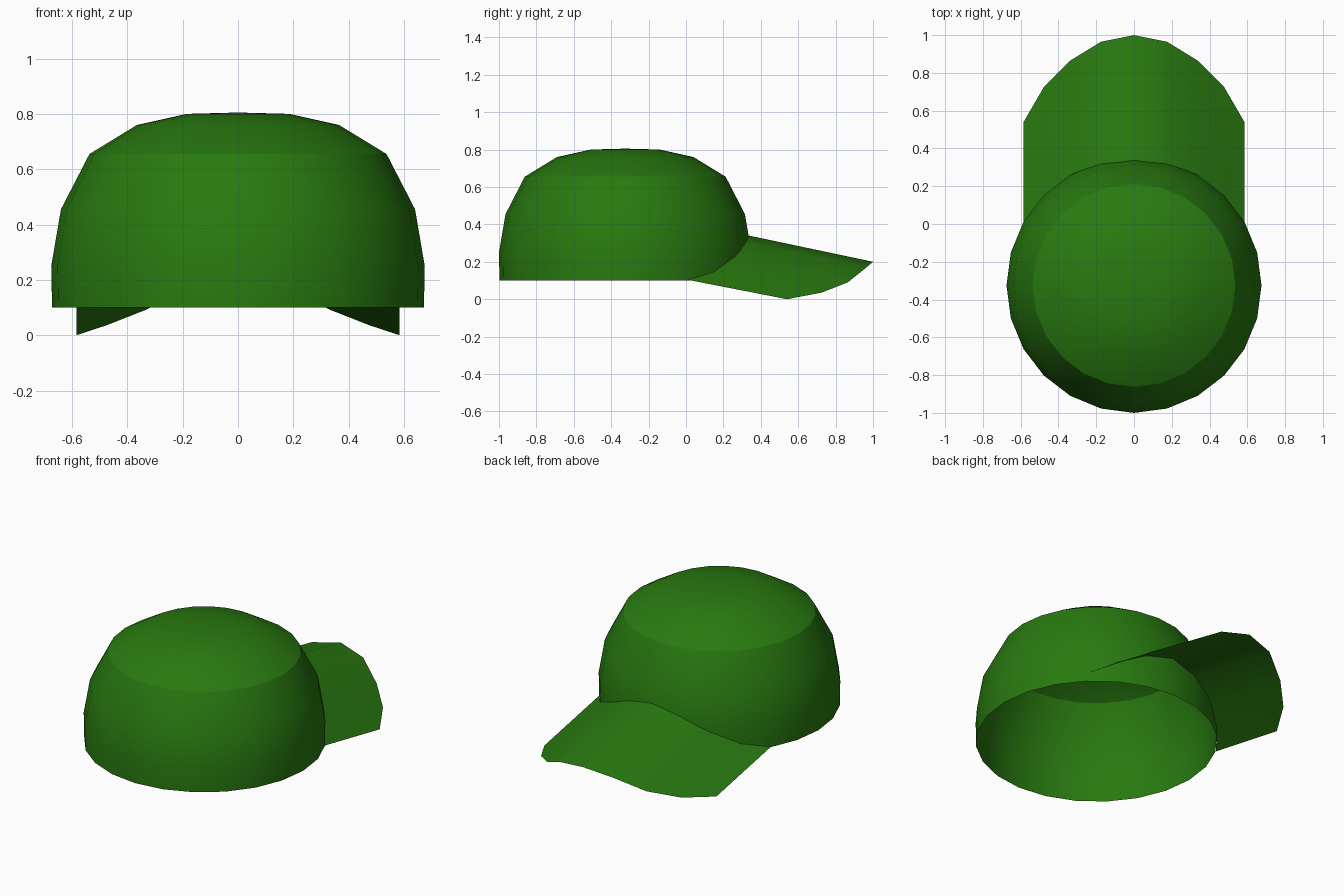
import bpy
import bmesh
import math

old = bpy.data.objects.get("Cube")
if old:
    bpy.data.objects.remove(old, do_unlink=True)

GREEN = (0.021, 0.192, 0.005, 1.0)
SEGMENTS = 24
CENTRE_Y = -0.325

green = bpy.data.materials.new("cap green")
green.use_nodes = True
green.diffuse_color = GREEN
bsdf = green.node_tree.nodes["Principled BSDF"]
bsdf.inputs["Base Color"].default_value = GREEN
bsdf.inputs["Roughness"].default_value = 0.8


def finish(name, bm):
    """Turn a bmesh into a smooth-shaded green object."""
    mesh = bpy.data.meshes.new(name)
    bm.to_mesh(mesh)
    bm.free()
    mesh.materials.append(green)
    obj = bpy.data.objects.new(name, mesh)
    bpy.context.collection.objects.link(obj)
    bpy.ops.object.select_all(action='DESELECT')
    obj.select_set(True)
    bpy.context.view_layer.objects.active = obj
    bpy.ops.object.shade_smooth_by_angle(angle=math.radians(28))
    return obj


def around(radius, step, z):
    """Point on the dome circle, counted in segments from the brim side (+y)."""
    a = step * math.tau / SEGMENTS
    return (radius * math.sin(a), CENTRE_Y + radius * math.cos(a), z)


# Crown: open-bottomed dome revolved from (radius, height) pairs
profile = [(0.672, 0.10), (0.675, 0.25), (0.64, 0.455),
           (0.537, 0.655), (0.365, 0.76), (0.185, 0.80)]
bm = bmesh.new()
rings = [[bm.verts.new(around(r, s, z)) for s in range(SEGMENTS)] for r, z in profile]
apex = bm.verts.new((0, CENTRE_Y, 0.805))
for s in range(SEGMENTS):
    t = (s + 1) % SEGMENTS
    for low, high in zip(rings, rings[1:]):
        bm.faces.new((low[t], low[s], high[s], high[t]))
    bm.faces.new((rings[-1][t], rings[-1][s], apex))
finish("crown", bm)

# Brim: arched thin sheet from the crown wall out to a rounded edge
inner_z = [0.34, 0.302, 0.225, 0.147, 0.103]
outer_yz = [(1.0, 0.20), (0.965, 0.17), (0.865, 0.09), (0.725, 0.035), (0.54, 0.0)]
ROWS = 4
bm = bmesh.new()
columns = []
for step in range(-4, 5):
    k = abs(step)
    x, y0, z0 = around(0.662 if k < 2 else 0.673, step, inner_z[k])
    x = around(0.675, step, 0)[0]
    y1, z1 = outer_yz[k]
    columns.append([bm.verts.new((x, y0 + (y1 - y0) * i / ROWS, z0 + (z1 - z0) * i / ROWS))
                    for i in range(ROWS + 1)])
for a, b in zip(columns, columns[1:]):
    for i in range(ROWS):
        bm.faces.new((a[i], b[i], b[i + 1], a[i + 1]))
finish("brim", bm)
